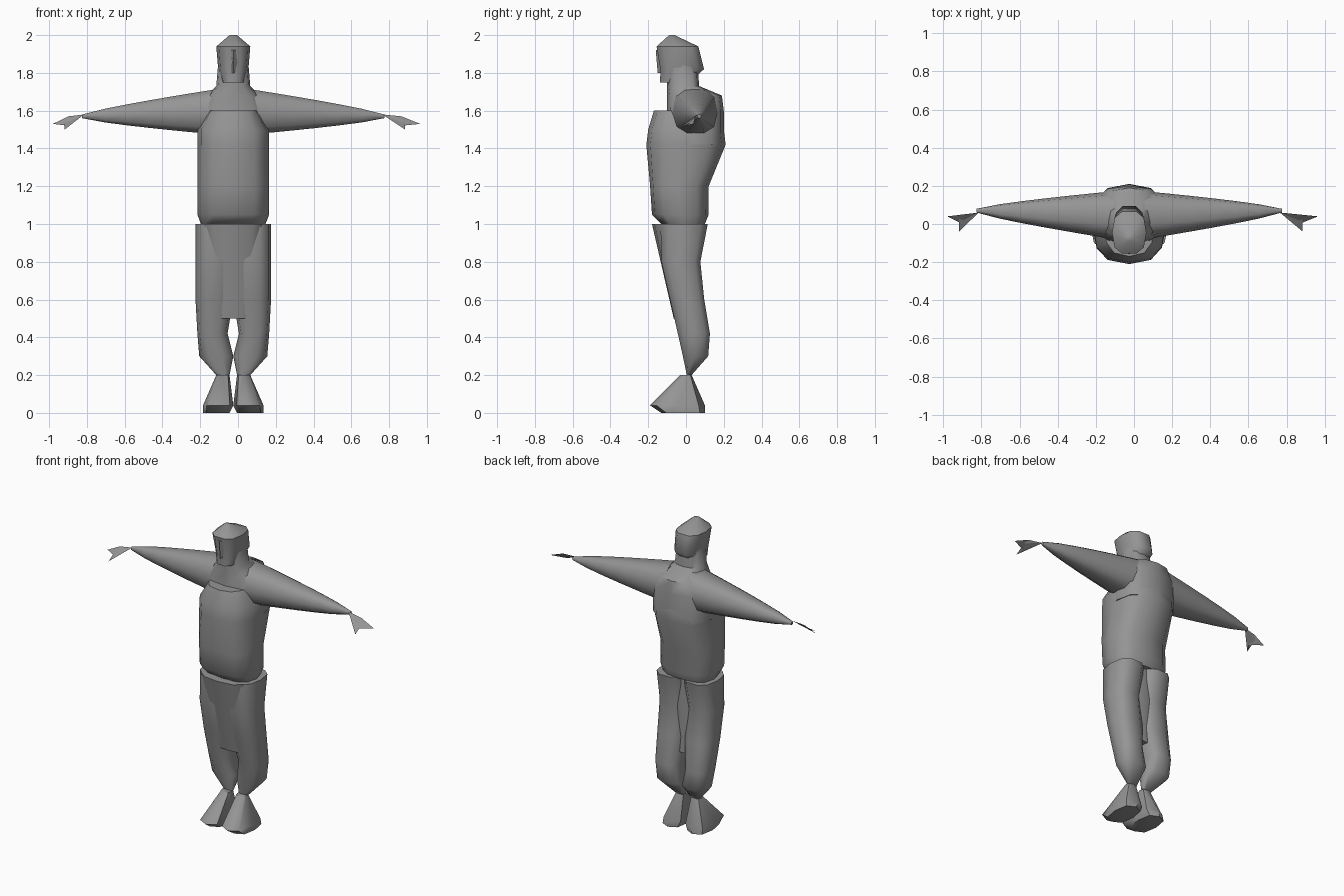
import bpy, bmesh, math
from mathutils import Vector

cube = bpy.data.objects.get("Cube")
if cube:
    bpy.data.objects.remove(cube, do_unlink=True)

MID = -.025  # centre plane of the body
WAIST = .19  # half width of the body

grey = bpy.data.materials.new("stone_grey")
grey.use_nodes = True
grey.diffuse_color = (.3, .3, .3, 1)
grey.node_tree.nodes["Principled BSDF"].inputs["Base Color"].default_value = grey.diffuse_color


def finish(name, bm, angle):
    """Turn the mesh into a grey object, smooth below the given edge angle."""
    bmesh.ops.recalc_face_normals(bm, faces=bm.faces)
    mesh = bpy.data.meshes.new(name)
    bm.to_mesh(mesh)
    bm.free()
    mesh.materials.append(grey)
    obj = bpy.data.objects.new(name, mesh)
    bpy.context.collection.objects.link(obj)
    bpy.ops.object.select_all(action="DESELECT")
    obj.select_set(True)
    bpy.context.view_layer.objects.active = obj
    bpy.ops.object.shade_smooth_by_angle(angle=math.radians(angle))


def rounded(t):
    """Corner direction of a softly squared outline."""
    soften = lambda v: math.copysign(abs(v) ** .75, v)
    return soften(math.cos(t)), soften(math.sin(t))


def loft(name, rings, along_x=False, sides=10, side=1):
    """Skin rings (position, low a, high a, low b, high b) into a closed tube.
    x is measured from the centre plane, and side=-1 mirrors it."""
    bm = bmesh.new()
    loops = []
    for position, a_low, a_high, b_low, b_high in rings:
        loop = []
        for i in range(sides):
            u, v = rounded(math.tau * i / sides)
            a = (a_low + a_high + u * (a_high - a_low)) / 2
            b = (b_low + b_high + v * (b_high - b_low)) / 2
            x, y, z = (position, a, b) if along_x else (a, b, position)
            loop.append(bm.verts.new((MID + side * x, y, z)))
        loops.append(loop)
    for lower, upper in zip(loops, loops[1:]):
        for i in range(sides):
            bm.faces.new((lower[i - 1], lower[i], upper[i], upper[i - 1]))
    bm.faces.new(loops[0])
    bm.faces.new(loops[-1])
    finish(name, bm, angle=50)


def body_part(name, rings, sides=12):
    """Symmetrical part from rings (height, half width, front, back)."""
    loft(name, [(z, -width, width, front, back) for z, width, front, back in rings],
         sides=sides)


def spike(name, base, tip, side):
    """Sharp pyramid from a triangle of points to a tip."""
    bm = bmesh.new()
    corners = [bm.verts.new((MID + side * p.x, p.y, p.z)) for p in (*base, tip)]
    for skipped in corners:
        bm.faces.new([corner for corner in corners if corner is not skipped])
    finish(name, bm, angle=20)


def trouser_front(z):
    """The trousers lean forward steadily towards the hip."""
    return .05 - .23 * z


# Jacket: bulging chest and back, with a ledge at the hem
body_part("jacket", [
    (1, WAIST * .9, -.13, .1),
    (1.05, WAIST, -.18, .12),
    (1.2, WAIST, -.19, .12),
    (1.42, WAIST, -.21, .21),
    (1.5, WAIST, -.2, .2),
    (1.6, WAIST * .7, -.17, .19)])

# Shoulders rising into the neck
body_part("shoulders_and_neck", [
    (1.42, WAIST, -.12, .2),
    (1.6, WAIST, -.1, .2),
    (1.68, .14, -.1, .19),
    (1.73, .09, -.1, .07),
    (1.85, .08, -.1, .06)])

# Head with a pointed cap and a jutting back edge
body_part("head", [
    (1.75, .06, -.14, .02),
    (1.82, .08, -.14, .1),
    (1.94, .09, -.16, .07),
    (2, .02, -.09, -.06)], sides=10)

# Wedge face, broad at the brow and narrow at the mouth
body_part("face_wedge", [
    (1.8, .01, -.15, -.1),
    (1.92, .05, -.16, -.1)], sides=4)

# Trouser seat fills the front between the legs
body_part("trouser_seat", [
    (z, WAIST * (.4 + z / 2), trouser_front(z), .07) for z in (.5, .8, 1)])

for word, side in (("left", 1), ("right", -1)):
    # Baggy trouser leg gathered at the ankle: (height, inner, outer, back)
    leg = [(.2, .02, .09, .03), (.3, 0, .18, .12), (.42, .03, WAIST, .13),
           (.6, 0, .2, .1), (.8, 0, .2, .08), (1, 0, .2, .12)]
    loft(word + "_leg", [(z, inner, outer, max(trouser_front(z), -.14), back)
                         for z, inner, outer, back in leg], side=side)

    # Shoe flaring from the ankle to the sole
    loft(word + "_shoe", [
        (0, .02, .16, -.13, .1),
        (.04, 0, .16, -.19, .1),
        (.2, .02, .09, -.03, .03)], sides=8, side=side)

    # Sleeve tapering from inside the shoulder to a thin wrist
    sleeve = []
    for step in range(-1, 6):
        t = step / 5
        spread = .01 + .1 * max(1 - t, 0) ** .8
        y, z = .05 + .02 * t, 1.59 - .02 * t
        sleeve.append((.2 + .6 * t, y - spread, y + spread, z - spread, z + spread))
    loft(word + "_sleeve", sleeve, along_x=True, side=side)

    # Thin forked hand, the left one reaching further
    wrist = Vector((.79, .06, 1.58))
    reach = .2 if side > 0 else .165
    upper = wrist + Vector((reach / 2, -.01, -.01))
    lower = wrist + Vector((reach / 2, -.06, -.06))
    knuckle = (upper + lower) / 2 + Vector((.02, .01, 0))
    spike(word + "_palm", (wrist, upper, lower), knuckle, side)
    spike(word + "_fingers", (upper, lower, knuckle),
          wrist + Vector((reach, -.02, -.05)), side)
    spike(word + "_thumb", (wrist, lower, knuckle),
          lower + Vector((.02, -.04, -.02)), side)
